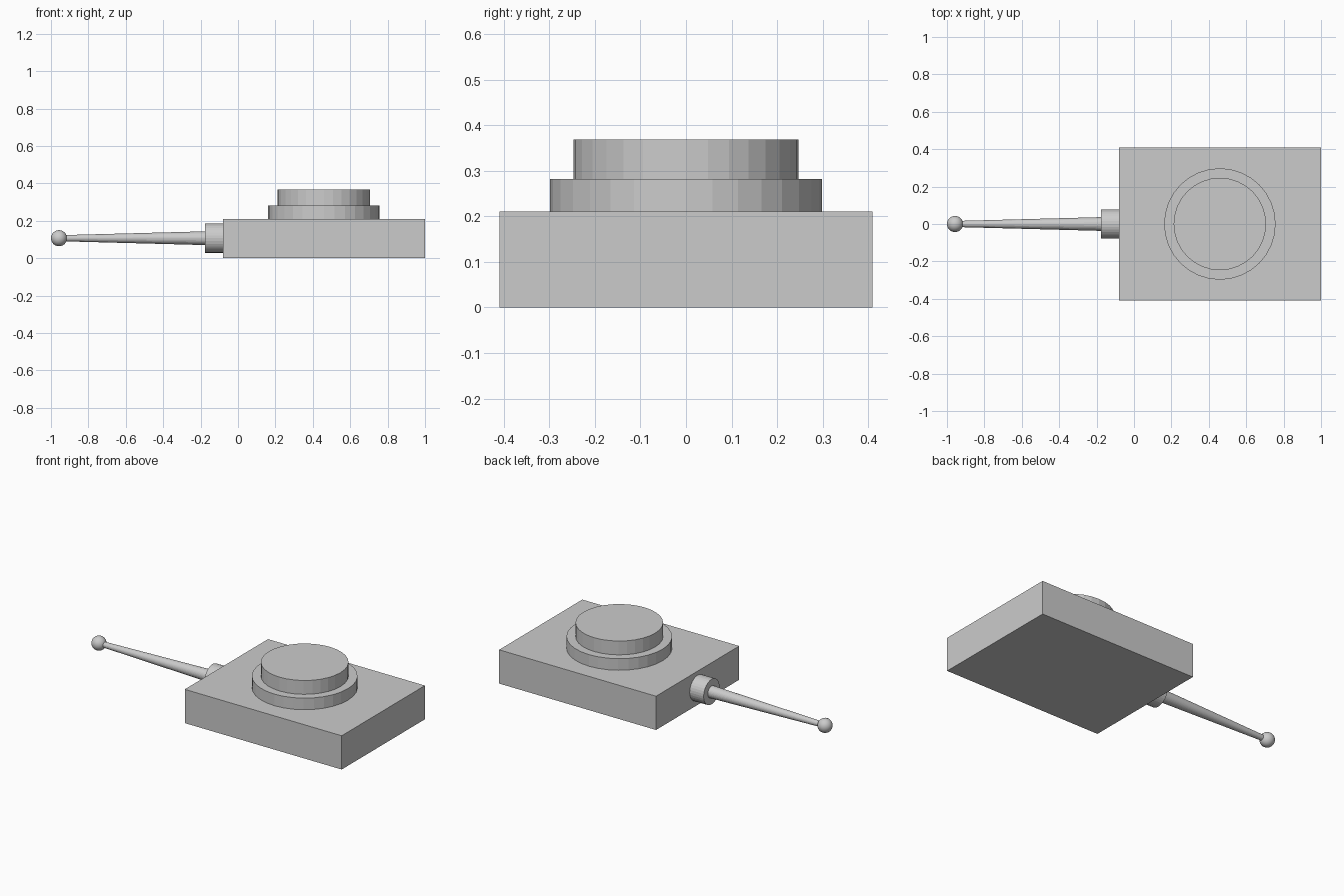
import bpy
from math import pi
from mathutils import Matrix

cube = bpy.data.objects.get("Cube")
if cube:
    bpy.data.objects.remove(cube, do_unlink=True)

grey = bpy.data.materials.new("light_grey")
grey.use_nodes = True
grey.diffuse_color = (0.6, 0.6, 0.6, 1)
grey.node_tree.nodes["Principled BSDF"].inputs["Base Color"].default_value = (0.6, 0.6, 0.6, 1)

AXIS_Z = 0.107   # height of the arm's axis
DRUM_X = 0.459   # centre of the stacked drums


def finish(name):
    obj = bpy.context.object
    obj.name = obj.data.name = name
    obj.data.materials.append(grey)
    return obj


def drum(name, radius, bottom, top):
    bpy.ops.mesh.primitive_cylinder_add(
        vertices=32, radius=radius, depth=top - bottom,
        location=(DRUM_X, 0, (bottom + top) / 2))
    return finish(name)


def arm_section(name, x_tip, x_root, r_tip, r_root):
    # Tapered round section lying along x
    bpy.ops.mesh.primitive_cone_add(
        vertices=32, radius1=r_tip, radius2=r_root, depth=x_root - x_tip,
        location=((x_tip + x_root) / 2, 0, AXIS_Z))
    obj = finish(name)
    obj.data.transform(Matrix.Rotation(pi / 2, 4, 'Y'))
    return obj


# Rectangular body
bpy.ops.mesh.primitive_cube_add(size=1, location=(0.46, 0, 0.105))
body = finish("body")
body.data.transform(Matrix.Diagonal((1.08, 0.818, 0.21, 1)))

# Stepped round top
drum("lower_drum", 0.298, 0.2, 0.282)
drum("upper_drum", 0.247, 0.27, 0.368)

# Side arm: collar, tapered rod and ball tip
arm_section("collar", -0.176, -0.07, 0.078, 0.078)
arm_section("rod", -0.957, -0.165, 0.016, 0.037)
bpy.ops.mesh.primitive_uv_sphere_add(
    segments=32, ring_count=16, radius=0.043, location=(-0.957, 0, AXIS_Z))
finish("ball_tip")
bpy.ops.object.shade_smooth_by_angle()
